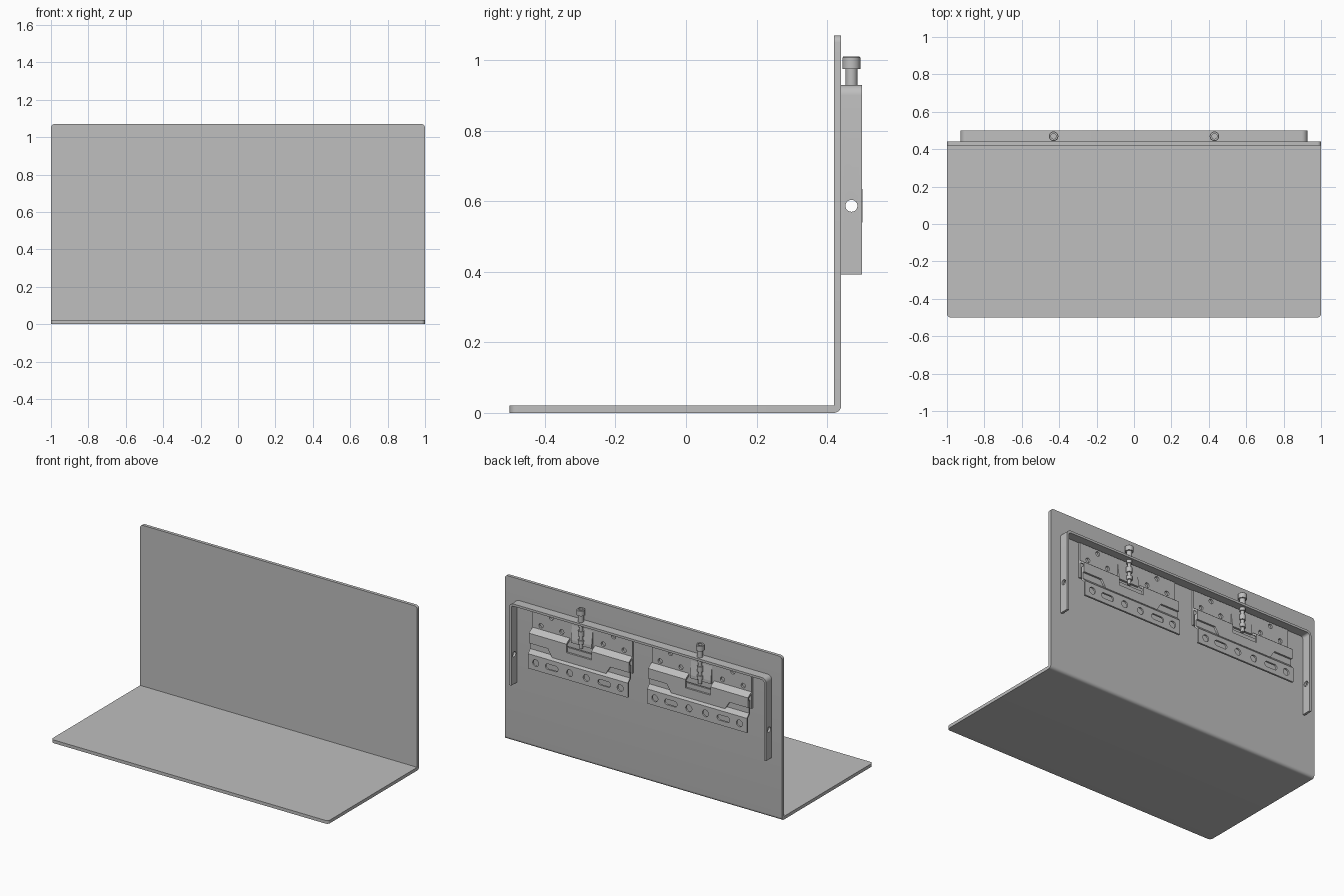
import bpy, bmesh, math
from mathutils import Matrix

if "Cube" in bpy.data.objects:
    bpy.data.objects.remove(bpy.data.objects["Cube"])

grey = bpy.data.materials.new("plain_grey")
grey.use_nodes = True
COLOUR = (0.52, 0.52, 0.52, 1)
grey.diffuse_color = COLOUR
grey.node_tree.nodes["Principled BSDF"].inputs["Base Color"].default_value = COLOUR


def add_object(name, mesh):
    mesh.materials.clear()
    mesh.materials.append(grey)
    ob = bpy.data.objects.new(name, mesh)
    bpy.context.scene.collection.objects.link(ob)
    return ob


def smooth(ob, angle=35):
    bpy.ops.object.select_all(action='DESELECT')
    ob.select_set(True)
    bpy.context.view_layer.objects.active = ob
    bpy.ops.object.shade_smooth_by_angle(angle=math.radians(angle))


def from_bmesh(name, bm):
    bmesh.ops.recalc_face_normals(bm, faces=bm.faces)
    mesh = bpy.data.meshes.new(name)
    bm.to_mesh(mesh)
    bm.free()
    return add_object(name, mesh)


def profile_bar(yz, x0, x1):
    """Extrude a (y, z) cross-section along x."""
    bm = bmesh.new()
    face = bm.faces.new([bm.verts.new((x0, y, z)) for y, z in yz])
    ext = bmesh.ops.extrude_face_region(bm, geom=[face])["geom"]
    verts = [v for v in ext if isinstance(v, bmesh.types.BMVert)]
    bmesh.ops.translate(bm, verts=verts, vec=(x1 - x0, 0, 0))
    return bm


def upright_plate(name, loops, y0, y1):
    """Flat plate in the xz plane; the first loop is the outline, the rest are holes."""
    curve = bpy.data.curves.new(name, 'CURVE')
    curve.dimensions = '2D'
    curve.fill_mode = 'BOTH'
    curve.extrude = (y1 - y0) / 2
    for loop in loops:
        sp = curve.splines.new('POLY')
        sp.points.add(len(loop) - 1)
        for p, (x, z) in zip(sp.points, loop):
            p.co = (x, z, 0, 1)
        sp.use_cyclic_u = True
    temp = bpy.data.objects.new(name + "_curve", curve)
    mesh = bpy.data.meshes.new_from_object(temp)
    bpy.data.objects.remove(temp)
    mesh.transform(Matrix.Translation((0, (y0 + y1) / 2, 0)) @ Matrix.Rotation(math.pi / 2, 4, 'X'))
    bm = bmesh.new()
    bm.from_mesh(mesh)
    bmesh.ops.remove_doubles(bm, verts=bm.verts, dist=1e-5)
    return from_bmesh(name, bm)


def rect(x0, x1, z0, z1):
    return [(x0, z0), (x1, z0), (x1, z1), (x0, z1)]


def round_hole(cx, cz, r, half=0, n=20):
    """Circle, or a horizontal slot when half is given."""
    pts = []
    for i in range(n):
        a = 2 * math.pi * (i + 0.5) / n
        pts.append((cx + r * math.cos(a) + math.copysign(half, math.cos(a)), cz + r * math.sin(a)))
    return pts


def arc(cx, cz, r, a0, a1, n=6):
    steps = [math.radians(a0 + (a1 - a0) * i / n) for i in range(n + 1)]
    return [(cx + r * math.cos(a), cz + r * math.sin(a)) for a in steps]


# Folded L panel with a rounded outer bend and rounded free corners
T = 0.021
Y_BACK, TOP = 0.44, 1.07
section = [(-0.5, 0)] + arc(Y_BACK - T, T, T, -90, 0)
section += [(Y_BACK, TOP), (Y_BACK - T, TOP), (Y_BACK - T, T), (-0.5, T)]
bm = profile_bar(section, -1, 1)
corners = []
for e in bm.edges:
    a, b = e.verts[0].co, e.verts[1].co
    if abs(a.x - b.x) < 1e-5:
        front = max(a.y, b.y) < -0.499
        upper = min(a.z, b.z) > TOP - 0.001
        if front or upper:
            corners.append(e)
bmesh.ops.bevel(bm, geom=corners, offset=0.02, segments=5, profile=0.5, affect='EDGES')
smooth(from_bmesh("folded_panel", bm))

# Three-sided rear frame with rounded bends
W, H, LEG, R, FT = 0.927, 0.93, 0.393, 0.03, 0.015
outer = [(W, LEG)] + arc(W - R, H - R, R, 0, 90) + arc(R - W, H - R, R, 90, 180) + [(-W, LEG)]
inner = [(FT - W, LEG)] + arc(R - W, H - R, R - FT, 180, 90) + arc(W - R, H - R, R - FT, 90, 0)
frame = upright_plate("rear_frame", [outer + inner + [(W - FT, LEG)]], Y_BACK, 0.499)

# Side holes through both frame legs
bm = bmesh.new()
turn = Matrix.Translation((0, 0.469, 0.587)) @ Matrix.Rotation(math.pi / 2, 4, 'Y')
bmesh.ops.create_cone(bm, cap_ends=True, segments=24, radius1=0.017, radius2=0.017,
                      depth=2.2, matrix=turn)
cutter = from_bmesh("frame_hole_cutter", bm)
cutter.hide_render = True
cutter.hide_viewport = True
cut = frame.modifiers.new("side_holes", 'BOOLEAN')
cut.operation = 'DIFFERENCE'
cut.object = cutter
smooth(frame)


def bolt(name, cx):
    """Stepped bolt with a socket head, turned about its axis."""
    steps = [(0, 0.99), (0.014, 0.99), (0.014, 1.01), (0.023, 1.01), (0.0255, 1.007),
             (0.0255, 0.975), (0.017, 0.975), (0.017, 0.895), (0.011, 0.895), (0.011, 0.87),
             (0.018, 0.87), (0.018, 0.835), (0.011, 0.835), (0.011, 0.81),
             (0.018, 0.81), (0.018, 0.785), (0.011, 0.785), (0.011, 0.755), (0, 0.755)]
    bm = bmesh.new()
    vs = [bm.verts.new((r, 0, z)) for r, z in steps]
    es = [bm.edges.new(p) for p in zip(vs, vs[1:])]
    bmesh.ops.spin(bm, geom=vs + es, cent=(0, 0, 0), axis=(0, 0, 1),
                   angle=2 * math.pi, steps=24)
    bmesh.ops.remove_doubles(bm, verts=bm.verts, dist=1e-5)
    bmesh.ops.translate(bm, verts=bm.verts, vec=(cx, 0.469, 0))
    smooth(from_bmesh(name, bm))


def hanger(side, cx):
    half = 0.36
    x0, x1 = cx - half, cx + half

    # Drilled plate fixed to the panel
    holes = [round_hole(cx + s * d, z, 0.015)
             for s in (-1, 1) for d, z in ((0.15, 0.815), (0.3, 0.815), (0.225, 0.885))]
    smooth(upright_plate(side + "_hanger_plate", [rect(x0, x1, 0.68, 0.91)] + holes, 0.44, 0.453))

    # Raised hook, split by a pocket below the bolt
    hook = [(0.453, 0.79), (0.478, 0.775), (0.49, 0.765), (0.49, 0.7),
            (0.478, 0.7), (0.478, 0.76), (0.453, 0.775)]
    gap = 0.09
    for part, a, b in (("outer", x0, cx - gap), ("inner", cx + gap, x1)):
        from_bmesh(f"{side}_hook_{part}", profile_bar(hook, a, b))
    tab = [(cx - 0.225, 0.7), (cx - 0.195, 0.65), (cx + 0.195, 0.65), (cx + 0.225, 0.7)]
    upright_plate(side + "_hook_tab", [tab], 0.478, 0.49)

    # Bolt seat and sloping guide behind the bolt
    seat = [(0.453, 0.69), (0.49, 0.69), (0.49, 0.71), (0.453, 0.71)]
    from_bmesh(side + "_bolt_seat", profile_bar(seat, cx - gap, cx + gap))
    guide = [(0.453, 0.88), (0.466, 0.79), (0.466, 0.77), (0.453, 0.77)]
    from_bmesh(side + "_bolt_guide", profile_bar(guide, cx - 0.075, cx + 0.075))

    # Wall rail: drilled strip with a cranked tongue behind the hook
    holes = []
    for s in (-1, 1):
        holes += [round_hole(cx + s * 0.06, 0.588, 0.022),
                  round_hole(cx + s * 0.305, 0.588, 0.022),
                  round_hole(cx + s * 0.19, 0.588, 0.018, 0.028)]
    smooth(upright_plate(side + "_rail_strip", [rect(x0, x1, 0.54, 0.635)] + holes, 0.488, 0.5))
    tongue = [(0.488, 0.635), (0.5, 0.635), (0.478, 0.66), (0.478, 0.74),
              (0.466, 0.74), (0.466, 0.655)]
    from_bmesh(side + "_rail_tongue", profile_bar(tongue, x0, x1))

    bolt(side + "_adjusting_bolt", cx)


# Matching hangers on both sides
for side, cx in (("left", 0.43), ("right", -0.43)):
    hanger(side, cx)
